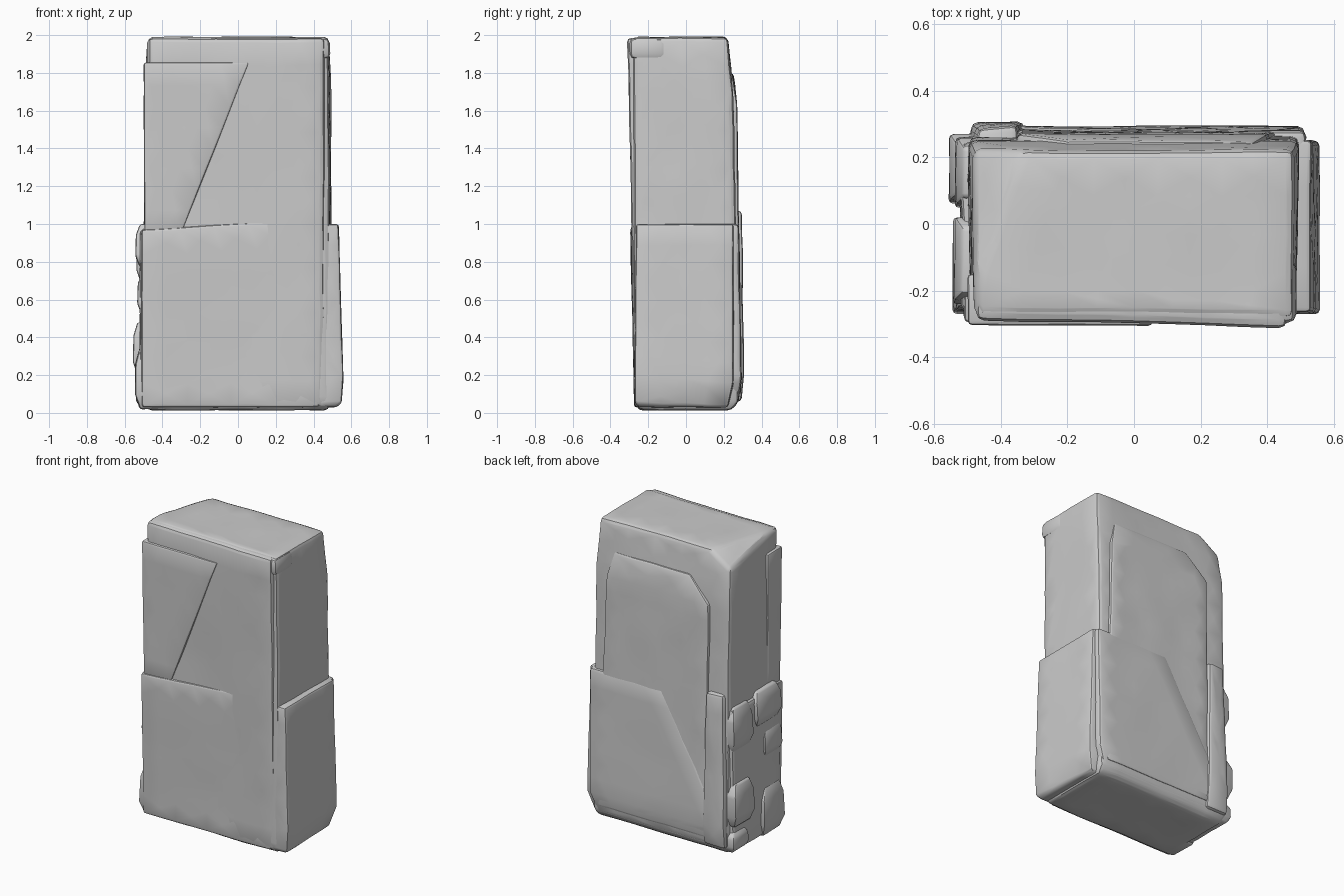
import bpy, bmesh
from mathutils import Vector, noise


def stone(name, rings, bevel=0.025, rough=0.005, extra=()):
    """Convex stone block: rings of (z, corner, corner, ...) hulled, rounded and worn."""
    bm = bmesh.new()
    for z, *corners in rings:
        for x, y in corners:
            bm.verts.new((x, y, z))
    for p in extra:
        bm.verts.new(p)
    res = bmesh.ops.convex_hull(bm, input=bm.verts[:])
    loose = [v for v in bm.verts if not v.link_faces]
    bmesh.ops.delete(bm, geom=loose, context='VERTS')
    bmesh.ops.dissolve_limit(bm, angle_limit=0.06, verts=bm.verts[:], edges=bm.edges[:])
    sharp = [e for e in bm.edges if len(e.link_faces) == 2 and e.calc_face_angle() > 0.35]
    bmesh.ops.bevel(bm, geom=sharp, offset=bevel, segments=2, profile=0.5,
                    affect='EDGES', clamp_overlap=True)
    # refine long edges so the wear has something to move
    for _ in range(4):
        bmesh.ops.triangulate(bm, faces=bm.faces[:])
        long_edges = [e for e in bm.edges if e.calc_length() > 0.16]
        if not long_edges:
            break
        bmesh.ops.subdivide_edges(bm, edges=long_edges, cuts=1)
    bmesh.ops.triangulate(bm, faces=bm.faces[:])
    for v in bm.verts:
        v.co += noise.noise_vector(v.co * 5.0) * rough
    bmesh.ops.recalc_face_normals(bm, faces=bm.faces[:])
    me = bpy.data.meshes.new(name)
    bm.to_mesh(me)
    bm.free()
    ob = bpy.data.objects.new(name, me)
    bpy.context.collection.objects.link(ob)
    bpy.ops.object.select_all(action='DESELECT')
    ob.select_set(True)
    bpy.context.view_layer.objects.active = ob
    bpy.ops.object.shade_smooth_by_angle(angle=0.6)
    return ob


def rect(x0, x1, y0, y1):
    return (x0, y0), (x1, y0), (x1, y1), (x0, y1)


# Main block, with the back left top corner knocked off
stone("main_block", [
    (0.015, *rect(-0.48, 0.48, -0.25, 0.24)),
    (0.06, *rect(-0.50, 0.49, -0.27, 0.28)),
    (1.00, *rect(-0.50, 0.495, -0.27, 0.275)),
    (1.70, *rect(-0.495, 0.495, -0.275, 0.25)),
    (1.99, (-0.48, -0.275), (0.48, -0.28), (0.48, 0.22), (-0.33, 0.22), (-0.46, -0.14)),
], extra=[(-0.485, 0.22, 1.89)])

# Front face slab, stopping short of the right corner
stone("front_slab", [
    (0.03, *rect(-0.50, 0.455, -0.27, -0.1)),
    (1.00, *rect(-0.49, 0.465, -0.277, -0.1)),
    (1.985, (-0.475, -0.29), (0.20, -0.31), (0.46, -0.31), (0.46, -0.1), (-0.47, -0.1)),
])
# Solid front right top corner above the groove
stone("top_corner", [
    (1.87, *rect(0.25, 0.492, -0.295, -0.1)),
    (1.985, *rect(0.25, 0.485, -0.295, -0.1)),
], bevel=0.03)
# Raised plate under the upper left front edge
stone("front_upper_plate", [
    (0.95, *rect(-0.495, -0.30, -0.287, -0.15)),
    (1.855, (-0.50, -0.304), (0.06, -0.306), (0.06, -0.15), (-0.50, -0.15)),
], bevel=0.012, rough=0.002)
# Lower front plate, proud at the left and fading to the right
stone("front_lower_plate", [
    (0.03, (-0.51, -0.275), (0.43, -0.27), (0.43, -0.1), (-0.51, -0.1)),
    (0.50, (-0.51, -0.29), (0.10, -0.283), (0.44, -0.27), (0.44, -0.1), (-0.51, -0.1)),
], bevel=0.014, rough=0.003, extra=[
    (-0.51, -0.297, 0.97), (-0.51, -0.1, 0.98), (0.25, -0.283, 1.02), (0.25, -0.1, 1.02)])

# Lower right casing with a broken bottom edge
stone("right_lower_slab", [
    (0.03, *rect(0.20, 0.52, -0.25, 0.22)),
    (1.00, *rect(0.20, 0.532, -0.265, 0.25)),
], bevel=0.02, rough=0.004, extra=[
    (0.548, -0.272, 0.05), (0.557, 0.25, 0.16), (0.557, -0.272, 0.2), (0.20, 0.27, 0.16)])

# Back casing, lower half
stone("back_lower_slab", [
    (0.05, *rect(-0.45, 0.46, 0.0, 0.275)),
    (0.18, *rect(-0.48, 0.51, 0.0, 0.295)),
    (1.00, (-0.02, 0.0), (0.515, 0.0), (0.515, 0.278), (0.10, 0.285), (-0.02, 0.28)),
], bevel=0.02)
# Raised plate on the upper back
stone("back_upper_plate", [
    (0.10, *rect(-0.35, 0.45, 0.1, 0.29)),
    (1.00, *rect(-0.35, 0.44, 0.1, 0.285)),
    (1.64, *rect(-0.35, 0.40, 0.1, 0.27)),
    (1.80, (-0.20, 0.1), (0.36, 0.1), (0.36, 0.245), (-0.20, 0.25)),
], bevel=0.015)
# Upright strip on the back left corner
stone("back_left_strip", [
    (0.06, *rect(-0.49, -0.33, 0.1, 0.295)),
    (0.20, *rect(-0.49, -0.33, 0.1, 0.306)),
    (1.07, (-0.49, 0.1), (-0.35, 0.1), (-0.35, 0.298), (-0.47, 0.285)),
], bevel=0.02)

# Rough lower left casing and its broken lumps
stone("left_lower_slab", [
    (0.03, *rect(-0.52, -0.2, -0.26, 0.25)),
    (0.97, *rect(-0.517, -0.2, -0.265, 0.25)),
], bevel=0.02, rough=0.009)
# y0, y1, z0, z1, outer x
lumps = [
    (-0.27, -0.05, 0.02, 0.34, -0.545),
    (0.06, 0.27, 0.20, 0.48, -0.556),
    (-0.26, -0.08, 0.52, 0.74, -0.532),
    (-0.24, 0.02, 0.77, 1.00, -0.543),
    (0.05, 0.26, 0.68, 0.98, -0.537),
    (0.10, 0.27, 0.03, 0.17, -0.54),
]
for i, (y0, y1, z0, z1, x) in enumerate(lumps):
    h = (z1 - z0) * 0.25
    stone(f"left_lump_{i + 1}", [
        (z0, *rect(x + 0.025, -0.3, y0 + 0.02, y1 - 0.02)),
        (z0 + h, *rect(x, -0.3, y0, y1)),
        (z1 - h, *rect(x + 0.004, -0.3, y0 + 0.01, y1)),
        (z1, *rect(x + 0.025, -0.3, y0 + 0.03, y1 - 0.03)),
    ], bevel=0.012)
